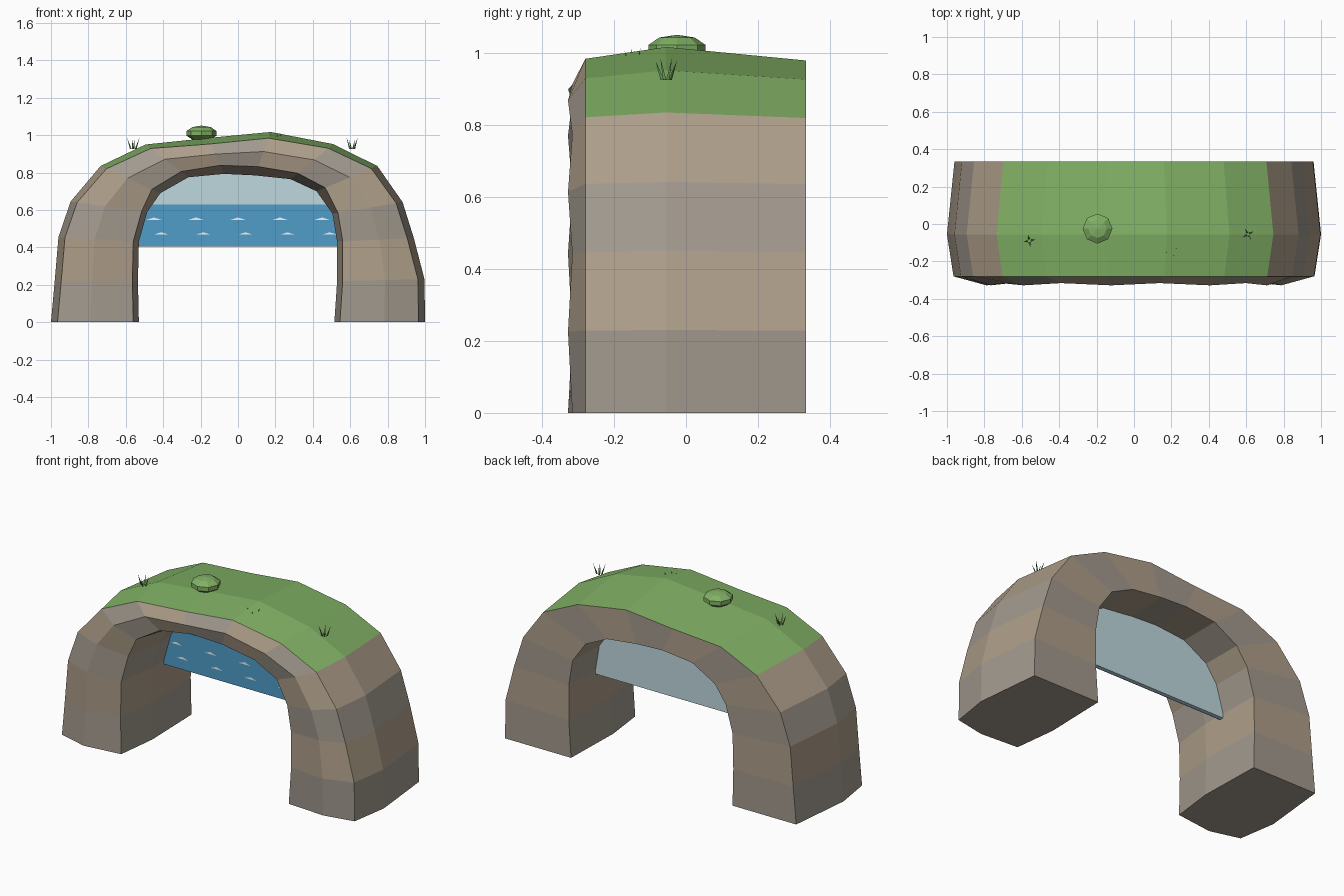
import bpy, bmesh, math
from mathutils import Vector, Matrix

if "Cube" in bpy.data.objects:
    bpy.data.objects.remove(bpy.data.objects["Cube"])


def mat(name, r, g, b):
    m = bpy.data.materials.new(name)
    m.diffuse_color = (r, g, b, 1)
    m.use_nodes = True
    m.node_tree.nodes["Principled BSDF"].inputs["Base Color"].default_value = m.diffuse_color
    return m


GREY = mat("grey_rock", 0.36, 0.32, 0.27)
TAN = mat("tan_rock", 0.42, 0.34, 0.25)
GRASS = mat("grass", 0.22, 0.44, 0.13)
BLADE = mat("blade", 0.15, 0.33, 0.10)
SKY = mat("sky", 0.52, 0.69, 0.74)
WATER = mat("water", 0.08, 0.34, 0.58)
FOAM = mat("foam", 0.85, 0.92, 0.95)


def finish(name, bm, *mats):
    bmesh.ops.recalc_face_normals(bm, faces=bm.faces)
    me = bpy.data.meshes.new(name)
    bm.to_mesh(me)
    bm.free()
    for m in mats:
        me.materials.append(m)
    ob = bpy.data.objects.new(name, me)
    bpy.context.collection.objects.link(ob)
    return ob


# Outer and inner arch profiles (x, z), one pair per station
outer = [(-1, 0), (-.98, .22), (-.96, .455), (-.895, .645), (-.735, .835), (-.495, .95),
         (-.16, .985), (.175, 1.017), (.51, .952), (.745, .835), (.88, .642), (.94, .45),
         (.997, .23), (1, 0)]
inner = [(-.53, 0), (-.535, .22), (-.53, .43), (-.485, .59), (-.415, .69), (-.265, .775),
         (-.075, .793), (.09, .785), (.28, .765), (.42, .70), (.505, .58), (.53, .43),
         (.53, .22), (.515, 0)]

# Rock arch: seven-point section swept through the stations
bm = bmesh.new()
rings = []
for i, (o, n) in enumerate(zip(outer, inner)):
    o, n = Vector(o), Vector(n)
    d = (o - n).normalized()
    if i in (0, 13):
        d = Vector((d.x, 0))
    bump = 0.012 * (i % 2)
    sect = [(o - d * .04, .333), (o, -.055), (o - d * .035, -.28),
            (n.lerp(o, .55), -.328 + bump), (n + d * (.05 if 4 <= i <= 9 else .03), -.30),
            (n, -.05), (n + d * .01, .333)]
    rings.append([bm.verts.new((p.x, y, p.y)) for p, y in sect])
for i, (a, b) in enumerate(zip(rings, rings[1:])):
    for k in range(7):
        j = (k + 1) % 7
        f = bm.faces.new((a[k], a[j], b[j], b[k]))
        f.material_index = 2 if k < 2 and 4 <= i <= 8 else i % 2
bm.faces.new(rings[0])
bm.faces.new(rings[-1])
finish("rock_arch", bm, GREY, TAN, GRASS)


# Flat panels filling the opening
def panel(name, pts, y0, y1, m):
    bm = bmesh.new()
    f = bm.faces.new([bm.verts.new((x, y0, z)) for x, z in pts])
    ext = bmesh.ops.extrude_face_region(bm, geom=[f])
    bmesh.ops.translate(bm, vec=(0, y1 - y0, 0),
                        verts=[v for v in ext["geom"] if isinstance(v, bmesh.types.BMVert)])
    return finish(name, bm, m)


arc = [(x * 1.04, z + .02) for x, z in inner[3:11]]
panel("sky_panel", [(-.55, .405)] + arc + [(.55, .405)], .07, .09, SKY)
panel("water_panel", [(-.545, .405), (-.51, .63), (.52, .63), (.55, .405)], .064, .07, WATER)

# Wave crests in two staggered rows
bm = bmesh.new()
for x0, z in ((-.45, .547), (-.41, .468)):
    for i in range(5):
        x = x0 + .225 * i
        bm.faces.new([bm.verts.new((x + dx, .061, z + dz))
                      for dx, dz in ((-.04, 0), (.04, 0), (0, .013))])
finish("waves", bm, FOAM)

# Low-poly bush
bm = bmesh.new()
bmesh.ops.create_uvsphere(bm, u_segments=8, v_segments=5, radius=1)
bmesh.ops.transform(bm, verts=bm.verts, matrix=Matrix.Translation((-.195, -.025, 1.01))
                    @ Matrix.Diagonal((.084, .084, .041, 1)))
finish("bush", bm, GRASS)


# Grass tufts: thin leaning blades
def tuft(name, x, y, z, turn):
    bm = bmesh.new()
    for k in range(4):
        a = turn + k * math.pi / 2
        h = .062 - .008 * (k % 2)
        c, s = math.cos(a), math.sin(a)
        base = Vector((x + .012 * c, y + .012 * s, z))
        vs = [bm.verts.new(base + Vector((.006 * math.cos(a + t), .006 * math.sin(a + t), 0)))
              for t in (0, 2.09, 4.19)]
        tip = bm.verts.new(base + Vector((.022 * c, .022 * s, h)))
        bm.faces.new(vs)
        for q in range(3):
            bm.faces.new((vs[q], vs[(q + 1) % 3], tip))
    finish(name, bm, BLADE)


tuft("grass_tuft_left", -.56, -.09, .925, .2)
tuft("grass_tuft_right", .61, -.055, .925, .5)
tuft("grass_tuft_middle", .2, -.14, .953, .4)
